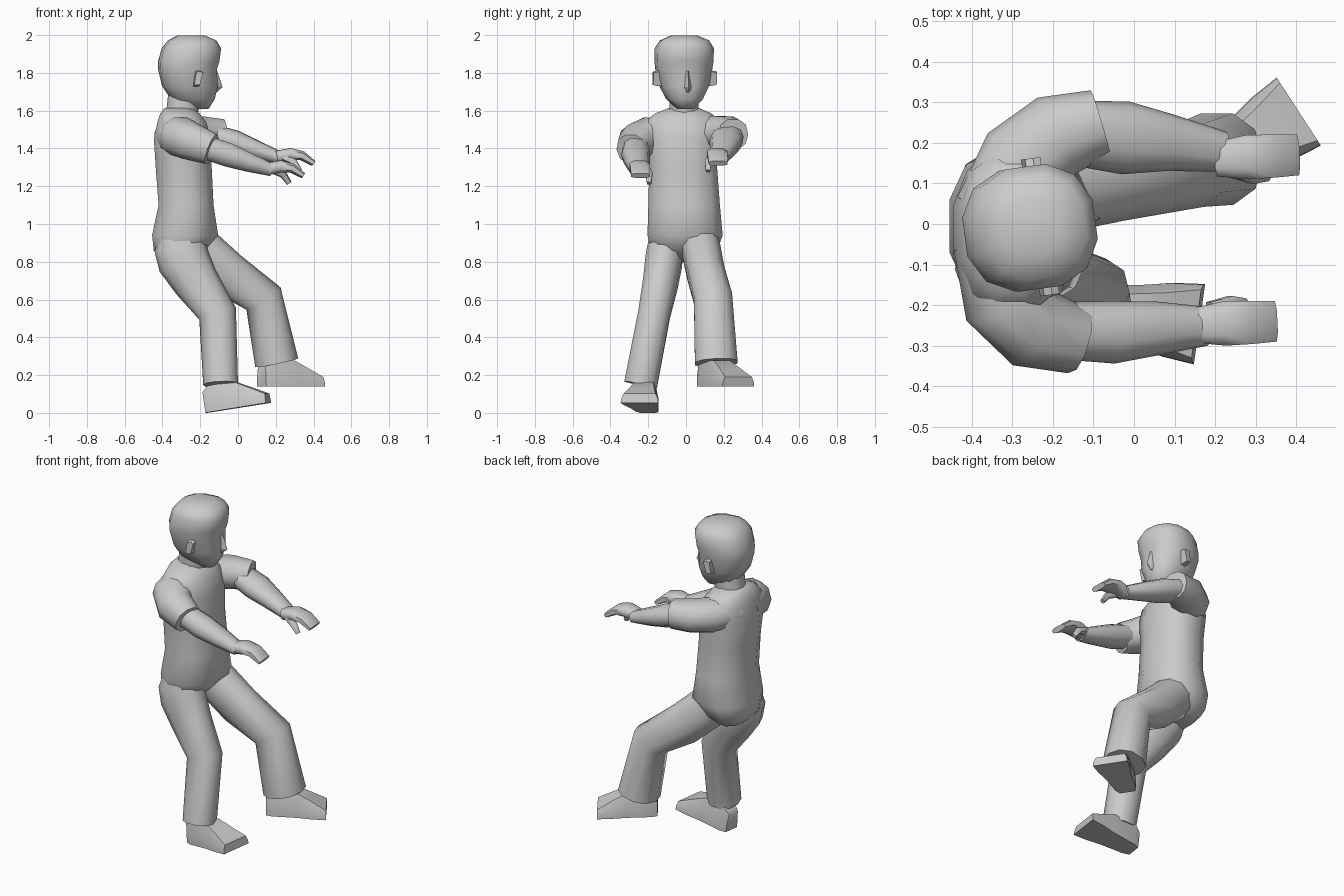
import bpy, bmesh, math
from mathutils import Vector, Matrix

if "Cube" in bpy.data.objects:
    bpy.data.objects.remove(bpy.data.objects["Cube"])

X, Y, Z = Vector((1, 0, 0)), Vector((0, 1, 0)), Vector((0, 0, 1))


def finish(name, bm, angle):
    bmesh.ops.recalc_face_normals(bm, faces=bm.faces)
    me = bpy.data.meshes.new(name)
    bm.to_mesh(me)
    bm.free()
    ob = bpy.data.objects.new(name, me)
    bpy.context.collection.objects.link(ob)
    bpy.ops.object.select_all(action='DESELECT')
    ob.select_set(True)
    bpy.context.view_layer.objects.active = ob
    bpy.ops.object.shade_smooth_by_angle(angle=math.radians(angle))
    return ob


def skin(rings, name, angle=62):
    """Bridge rings of points into a capped surface."""
    bm = bmesh.new()
    vr = [[bm.verts.new(p) for p in r] for r in rings]
    n = len(vr[0])
    for a, b in zip(vr, vr[1:]):
        for i in range(n):
            bm.faces.new((a[i], a[(i + 1) % n], b[(i + 1) % n], b[i]))
    bm.faces.new(vr[0])
    bm.faces.new(vr[-1])
    return finish(name, bm, angle)


def oval(n, power):
    out = []
    for i in range(n):
        a = 2 * math.pi * (i + 0.5) / n
        c, s = math.cos(a), math.sin(a)
        out.append((math.copysign(abs(c) ** power, c), math.copysign(abs(s) ** power, s)))
    return out


def limb(name, pts, ref, n=10, power=0.9):
    """Tube through (x, y, z, radius along ref, radius across)."""
    cs = [Vector(p[:3]) for p in pts]
    rings = []
    for i, p in enumerate(pts):
        d = Vector()
        if i > 0:
            d += (cs[i] - cs[i - 1]).normalized()
        if i < len(pts) - 1:
            d += (cs[i + 1] - cs[i]).normalized()
        d.normalize()
        u = (ref - d * ref.dot(d)).normalized()
        v = d.cross(u)
        rings.append([cs[i] + u * p[3] * a + v * p[4] * b for a, b in oval(n, power)])
    return skin(rings, name)


def stack(name, rows, n=12, power=0.85):
    """Horizontal sections (z, x0, x1, y0, y1)."""
    rings = [[Vector(((x0 + x1) / 2 + (x1 - x0) / 2 * a, (y0 + y1) / 2 + (y1 - y0) / 2 * b, z))
              for a, b in oval(n, power)] for z, x0, x1, y0, y1 in rows]
    return skin(rings, name)


# Torso and neck
stack("torso", [
    (0.80, -.40, -.24, -.13, .11), (0.86, -.45, -.17, -.19, .17),
    (0.94, -.46, -.10, -.21, .20), (1.1, -.425, -.125, -.205, .185),
    (1.3, -.44, -.135, -.20, .17), (1.45, -.45, -.14, -.22, .185),
    (1.54, -.43, -.165, -.225, .185), (1.585, -.415, -.20, -.17, .14),
    (1.615, -.39, -.24, -.09, .07)])
limb("neck", [(-.30, -.01, 1.55, .08, .085), (-.28, -.01, 1.72, .08, .085)], Y)

# Head, modelled facing +x about its own centre, then turned slightly
turn = Matrix.Translation((-.255, -.01, 0)) @ Matrix.Rotation(math.radians(8), 4, 'Z')
head = stack("head", [
    (1.61, .015, .10, -.045, .045), (1.66, -.10, .132, -.095, .095),
    (1.73, -.147, .148, -.13, .13), (1.82, -.168, .142, -.15, .15),
    (1.86, -.168, .156, -.155, .155), (1.93, -.148, .165, -.156, .156),
    (1.972, -.115, .14, -.13, .13), (1.998, -.065, .08, -.07, .07)])
head.matrix_world = turn
nose = skin([[Vector((x0, -w, z)), Vector((x1, 0, z)), Vector((x0, w, z))] for x0, x1, w, z in
             ((.125, .146, .018, 1.81), (.12, .175, .032, 1.725), (.11, .142, .028, 1.695))],
            "nose", 30)
nose.matrix_world = turn
for side in (-1, 1):
    ear = skin([[Vector((x, side * y, 1.772 + k * h)) for x, k in
                 ((.0, -1), (.03, -1), (.048, .8), (.03, 1), (.01, .9))]
                for y, h in ((.12, .045), (.17, .036))], "ear", 30)
    ear.matrix_world = turn

# Sleeves, curving round the shoulders
limb("right_sleeve", [(-.33, -.05, 1.475, .095, .115), (-.312, -.19, 1.465, .105, .112),
                      (-.245, -.258, 1.435, .10, .105), (-.14, -.288, 1.395, .085, .083)], Z)
limb("left_sleeve", [(-.33, .02, 1.485, .09, .115), (-.272, .155, 1.482, .095, .112),
                     (-.19, .218, 1.48, .092, .105), (-.083, .25, 1.475, .083, .083)], Z)

# Bare arms
limb("right_arm", [(-.20, -.262, 1.415, .065, .07), (-.05, -.267, 1.365, .066, .077),
                   (.06, -.257, 1.325, .052, .066), (.18, -.252, 1.285, .034, .048)], Z)
limb("left_arm", [(-.15, .225, 1.475, .06, .08), (-.02, .212, 1.435, .064, .09),
                  (.09, .20, 1.395, .052, .07), (.22, .178, 1.35, .034, .05)], Z)

# Hands: a drooping mitt of fingers plus a thumb
for side, o, inner in (("right", Vector((0, 0, 0)), .048), ("left", Vector((.055, .41, .065)), -.05)):
    def at(pts):
        return [(x + o.x, y + o.y, z + o.z, a, b) for x, y, z, a, b in pts]
    limb(side + "_hand", at([(.15, -.25, 1.29, .034, .045), (.225, -.245, 1.305, .034, .058),
                             (.285, -.243, 1.296, .026, .056), (.345, -.24, 1.256, .016, .053)]),
         Z, 8, 0.7)
    limb(side + "_thumb", at([(.19, -.243 + inner * .6, 1.288, .026, .024),
                              (.24, -.243 + inner, 1.262, .02, .02),
                              (.272, -.243 + inner, 1.215, .013, .014)]), Y, 6)

# Trouser legs
limb("right_leg", [(-.30, -.10, .98, .08, .10), (-.303, -.11, .87, .10, .14),
                   (-.285, -.118, .80, .102, .14),
                   (-.22, -.135, .69, .096, .122), (-.108, -.168, .525, .088, .102),
                   (-.092, -.24, .15, .092, .092)], Y)
limb("left_leg", [(-.27, .07, .965, .09, .08), (-.20, .08, .865, .105, .122),
                  (-.06, .105, .74, .102, .12), (.135, .143, .605, .106, .108),
                  (.205, .16, .265, .118, .116)], Y)


# Shoes: sections (x, half width at sole, half width on top, height)
def shoe(name, m):
    rows = [(-.175, .045, .035, .11), (-.14, .06, .045, .14), (0, .075, .05, .138),
            (.08, .092, .065, .095), (.16, .100, .085, .05)]
    ob = skin([[Vector((x, -b, 0)), Vector((x, b, 0)), Vector((x, b * .98, h * .45)),
                Vector((x, t, h)), Vector((x, -t, h)), Vector((x, -b * .98, h * .45))]
               for x, b, t, h in rows], name, 60)
    ob.matrix_world = m


shoe("right_shoe", Matrix.Translation((.005, -.225, .028)) @ Matrix.Rotation(math.radians(-8), 4, 'Z')
     @ Matrix.Rotation(math.radians(-9), 4, 'Y'))
shoe("left_shoe", Matrix.Translation((.272, .19, .14)) @ Matrix.Rotation(math.radians(33), 4, 'Z'))
